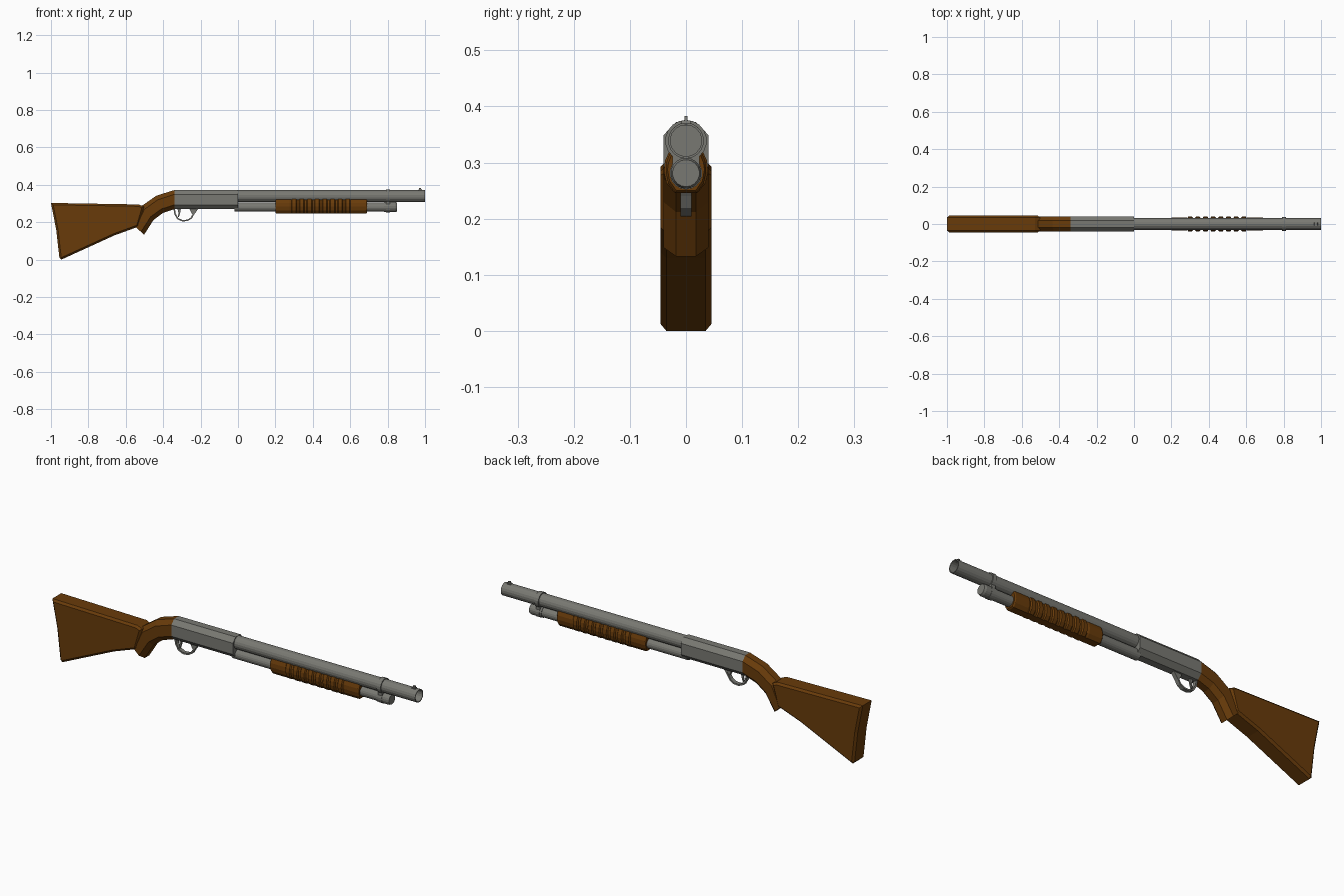
import bpy, bmesh, math
from mathutils import Vector

if "Cube" in bpy.data.objects:
    bpy.data.objects.remove(bpy.data.objects["Cube"])


def material(name, col):
    m = bpy.data.materials.new(name)
    m.diffuse_color = (*col, 1)
    m.use_nodes = True
    m.node_tree.nodes["Principled BSDF"].inputs["Base Color"].default_value = m.diffuse_color
    return m


STEEL = material("grey steel", (0.19, 0.19, 0.17))
WOOD = material("brown wood", (0.14, 0.044, 0.003))


def make(name, bm, mat):
    bmesh.ops.recalc_face_normals(bm, faces=bm.faces)
    me = bpy.data.meshes.new(name)
    bm.to_mesh(me)
    bm.free()
    me.materials.append(mat)
    ob = bpy.data.objects.new(name, me)
    bpy.context.collection.objects.link(ob)
    return ob


def loft(name, rings, mat, caps=True):
    """Skin a row of rings that all have the same point count."""
    bm = bmesh.new()
    vs = [[bm.verts.new(p) for p in r] for r in rings]
    n = len(vs[0])
    for a, b in zip(vs, vs[1:]):
        for i in range(n):
            j = (i + 1) % n
            bm.faces.new((a[i], a[j], b[j], b[i]))
    if caps:
        bm.faces.new(vs[0])
        bm.faces.new(vs[-1])
    return make(name, bm, mat)


def lathe(name, profile, zc, mat, n=18):
    """Turn (x, radius) pairs about a line parallel to x."""
    rings = [[(x, r * math.cos(2 * math.pi * (i + .5) / n),
               zc + r * math.sin(2 * math.pi * (i + .5) / n)) for i in range(n)]
             for x, r in profile]
    return loft(name, rings, mat)


def octagon(top, bottom, half=.04, flat=.018, drop=.023):
    """Chamfered section between a top and a bottom point (x, z)."""
    t, b = Vector((top[0], 0, top[1])), Vector((bottom[0], 0, bottom[1]))
    d = (b - t).normalized() * drop
    y = Vector((0, 1, 0))
    return [t + y * flat, t + d + y * half, b - d + y * half, b + y * flat,
            b - y * flat, b - d - y * half, t + d - y * half, t - y * flat]


def plate(name, outline, half, mat, bevel=0.0):
    """Extrude an x-z outline across y."""
    bm = bmesh.new()
    f = bm.faces.new([bm.verts.new((x, -half, z)) for x, z in outline])
    g = bmesh.ops.extrude_face_region(bm, geom=[f])
    bmesh.ops.translate(bm, vec=(0, 2 * half, 0),
                        verts=[v for v in g["geom"] if isinstance(v, bmesh.types.BMVert)])
    if bevel:
        bmesh.ops.recalc_face_normals(bm, faces=bm.faces)
        rim = [e for e in bm.edges if abs(e.verts[0].co.y - e.verts[1].co.y) < 1e-5]
        bmesh.ops.bevel(bm, geom=rim, offset=bevel, segments=1, affect='EDGES')
    return make(name, bm, mat)


# Barrel with open bore, magazine tube and its end cap
lathe("barrel", [(-.02, .032), (1, .032), (1, .028), (.85, .028)], .339, STEEL)
lathe("magazine_tube", [(-.02, .025), (.80, .025)], .281, STEEL)
lathe("magazine_cap", [(.78, .0275), (.84, .0275), (.85, .024)], .281, STEEL)

# Clamp joining barrel and magazine
lathe("barrel_clamp", [(.79, .037), (.812, .037)], .339, STEEL)
lathe("magazine_clamp", [(.79, .029), (.812, .029)], .281, STEEL)
plate("clamp_bridge", [(.79, .28), (.812, .28), (.812, .335), (.79, .335)], .024, STEEL)

# Front sight
plate("sight_base", [(.962, .366), (.985, .366), (.982, .375), (.965, .375)], .008, STEEL)
plate("sight_post", [(.966, .37), (.981, .37), (.979, .383), (.968, .383)], .003, STEEL)

# Receiver
loft("receiver", [octagon((-.34, .372), (-.34, .27)), octagon((0, .372), (0, .27))], STEEL)

# Trigger guard: a strip swept along a curved path
path = [(-.342, .275), (-.336, .243), (-.322, .219), (-.297, .208), (-.27, .21),
        (-.25, .222), (-.238, .243), (-.215, .275)]
rings = []
for i, p in enumerate(path):
    a, b = path[max(i - 1, 0)], path[min(i + 1, len(path) - 1)]
    t = Vector((b[0] - a[0], 0, b[1] - a[1])).normalized()
    nrm = Vector((-t.z, 0, t.x)) * .004
    c = Vector((p[0], 0, p[1]))
    rings.append([c + s * nrm + Vector((0, y, 0))
                  for s, y in ((1, .01), (1, -.01), (-1, -.01), (-1, .01))])
loft("trigger_guard", rings, STEEL)
plate("guard_web", [(-.262, .275), (-.245, .243), (-.238, .243), (-.215, .275)], .009, STEEL)
plate("trigger", [(-.325, .275), (-.305, .275), (-.309, .25), (-.316, .228),
                  (-.322, .228), (-.318, .25)], .004, STEEL)

# Pump grip: U section whose sides swell into ribs
half_section = [(.72, .323), (.95, .303), (1, .283), (.88, .263), (.52, .246)]


def pump_ring(x, w, dz=0):
    side = [(x, w * y, z + dz * (1 if z < .3 else -1)) for y, z in half_section]
    return side + [(px, -py, pz) for px, py, pz in reversed(side)]


pump = [pump_ring(.2, .033, .004), pump_ring(.206, .036), pump_ring(.275, .036)]
for i in range(8):
    c = .3 + i * .041
    pump += [pump_ring(c - .015, .0325), pump_ring(c - .01, .0395),
             pump_ring(c + .01, .0395), pump_ring(c + .015, .0325)]
pump += [pump_ring(.612, .036), pump_ring(.684, .036), pump_ring(.69, .033, .004)]
loft("pump_grip", pump, WOOD)

# Curved wrist behind the receiver
loft("wrist_grip", [octagon((-.34, .372), (-.34, .27)),
                    octagon((-.436, .342), (-.402, .249)),
                    octagon((-.515, .287), (-.452, .212)),
                    octagon((-.562, .188), (-.502, .133))], WOOD)

# Shoulder stock
plate("stock", [(-1, .303), (-.53, .295), (-.502, .283), (-.533, .176), (-.66, .13),
                (-.945, .0), (-.955, .01), (-.972, .16)], .045, WOOD, .01)
